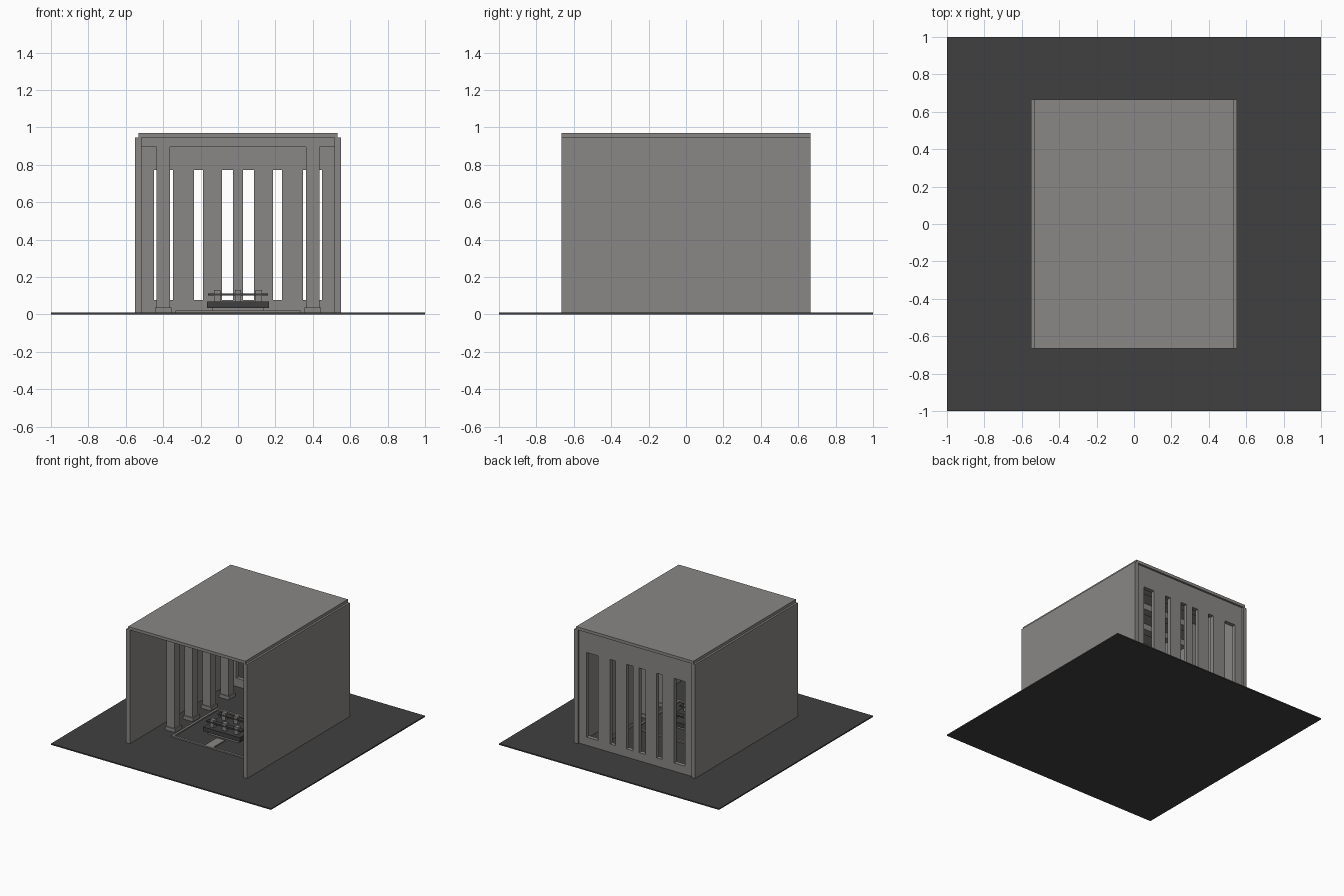
import bpy, bmesh

if "Cube" in bpy.data.objects:
    bpy.data.objects.remove(bpy.data.objects["Cube"])


def make_material(name, value):
    m = bpy.data.materials.new(name)
    m.diffuse_color = (value[0], value[1], value[2], 1)
    m.use_nodes = True
    m.node_tree.nodes["Principled BSDF"].inputs["Base Color"].default_value = m.diffuse_color
    return m


STONE = make_material("warm_grey_stone", (0.25, 0.242, 0.232))
DARK = make_material("dark_grey", (0.051, 0.051, 0.051))


def boxes(name, spans, mat):
    """One object made of boxes, each given as (x0, x1, y0, y1, z0, z1)."""
    bm = bmesh.new()
    for x0, x1, y0, y1, z0, z1 in spans:
        verts = bmesh.ops.create_cube(bm, size=1)["verts"]
        for v in verts:
            v.co.x = x1 if v.co.x > 0 else x0
            v.co.y = y1 if v.co.y > 0 else y0
            v.co.z = z1 if v.co.z > 0 else z0
    me = bpy.data.meshes.new(name)
    bm.to_mesh(me)
    bm.free()
    me.materials.append(mat)
    ob = bpy.data.objects.new(name, me)
    bpy.context.collection.objects.link(ob)
    return ob


def centred(x, y, hx, hy, z0, z1):
    return (x - hx, x + hx, y - hy, y + hy, z0, z1)


FLOOR = 0.01
HALF_LEN = 0.666

# Ground slab, side walls and roof
boxes("ground", [(-1, 1, -1, 1, 0, FLOOR)], DARK)
for side, x in (("left", -0.533), ("right", 0.533)):
    boxes(side + "_wall", [centred(x, 0, 0.0165, HALF_LEN, FLOOR, 0.945)], STONE)
boxes("roof", [(-0.533, 0.533, -HALF_LEN, HALF_LEN, 0.945, 0.969)], STONE)

# Back wall: sill, lintel and the piers left between the tall slots
slots = [(0.028, 0.085), (0.187, 0.235), (0.347, 0.448)]
slots = [(-b, -a) for a, b in reversed(slots)] + slots
y0, y1 = 0.617, 0.65
z_sill, z_head = 0.077, 0.772
edges = [-0.5165] + [e for s in slots for e in s] + [0.5165]
back = [(edges[i], edges[i + 1], y0, y1, z_sill, z_head) for i in range(0, len(edges), 2)]
back += [(-0.5165, 0.5165, y0, y1, FLOOR, z_sill), (-0.5165, 0.5165, y0, y1, z_head, 0.945)]
boxes("back_wall", back, STONE)

# Two rows of square columns with plinths, a ceiling beam over each pair
rows = [-0.267 + 0.233 * i for i in range(4)]
for n, y in enumerate(rows, 1):
    for side, x in (("left", -0.4), ("right", 0.4)):
        boxes(f"{side}_column_{n}", [centred(x, y, 0.036, 0.036, 0.038, 0.896)], STONE)
        boxes(f"{side}_plinth_{n}", [centred(x, y, 0.045, 0.045, FLOOR, 0.038)], STONE)
    boxes(f"ceiling_beam_{n}", [centred(0, y, 0.5165, 0.033, 0.896, 0.945)], STONE)

# Low curb around the centre, and the entry strip
cx, cy, hx, hy, w = 0, -0.09, 0.335, 0.3, 0.018
boxes("curb", [
    (-hx, hx, cy - hy, cy - hy + w, FLOOR, 0.02),
    (-hx, hx, cy + hy - w, cy + hy, FLOOR, 0.02),
    (-hx, -hx + w, cy - hy + w, cy + hy - w, FLOOR, 0.02),
    (hx - w, hx, cy - hy + w, cy + hy - w, FLOOR, 0.02)], STONE)
boxes("entry_strip", [(-0.037, 0.037, -0.372, -0.22, FLOOR, 0.018)], STONE)

# Raised platform on an inset base
boxes("platform_base", [centred(0, cy, 0.14, 0.10, FLOOR, 0.035)], STONE)
boxes("platform", [centred(0, cy, 0.167, 0.125, 0.035, 0.07)], DARK)

# Short posts carrying thin rails
posts = [(x, cy + dy) for x in (-0.11, 0, 0.11) for dy in (-0.075, 0.075)]
boxes("posts", [centred(x, y, 0.017, 0.017, 0.07, 0.13) for x, y in posts], STONE)
boxes("rails", [centred(0, cy + dy, 0.16, 0.02, 0.1, 0.112) for dy in (-0.075, 0.075)], DARK)
